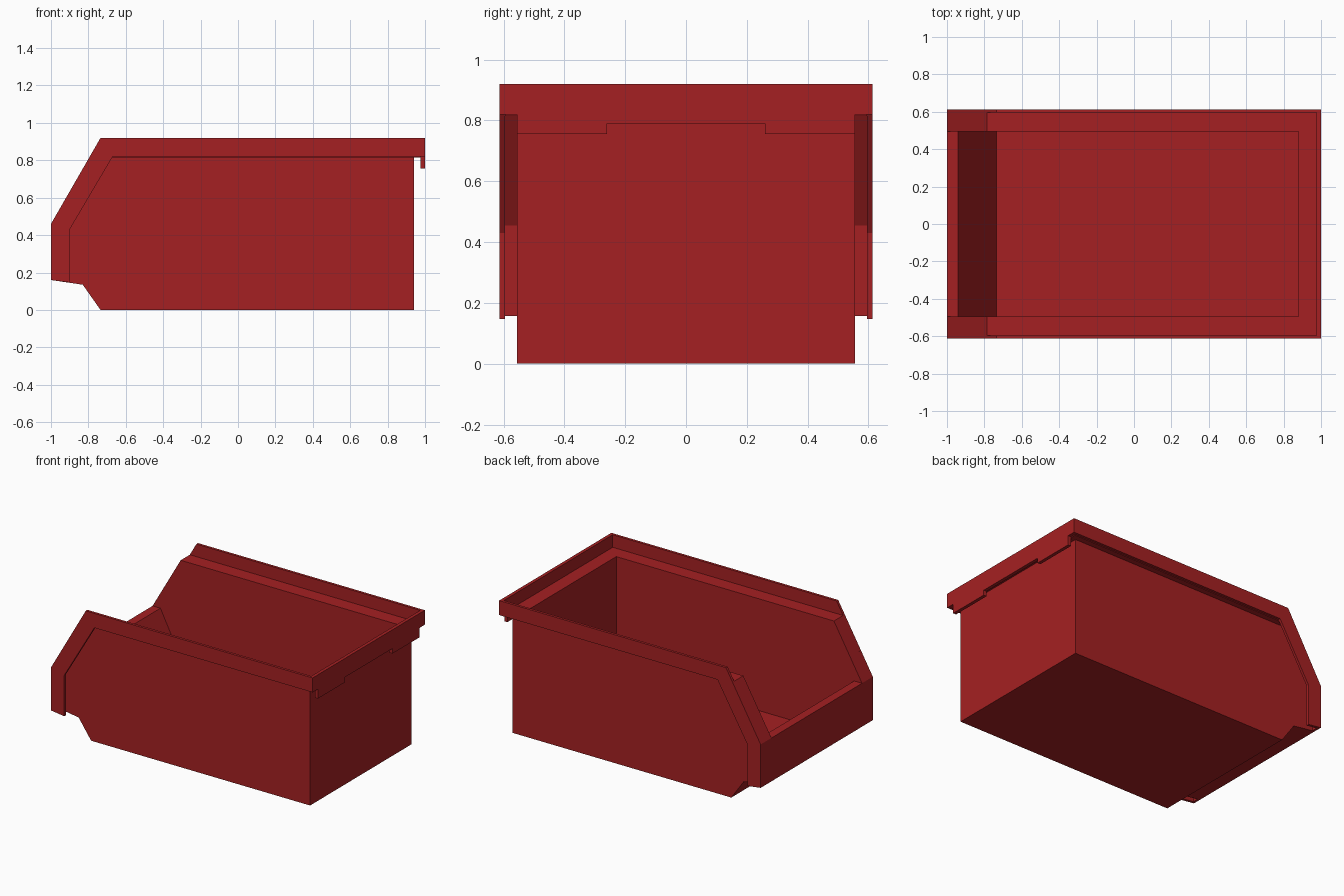
import bpy
import bmesh
from mathutils import Vector

cube = bpy.data.objects.get("Cube")
if cube:
    bpy.data.objects.remove(cube, do_unlink=True)

# Single red plastic
red = bpy.data.materials.new("red_plastic")
red.use_nodes = True
RED = (0.376, 0.0144, 0.016, 1.0)
red.diffuse_color = RED
bsdf = red.node_tree.nodes["Principled BSDF"]
bsdf.inputs["Base Color"].default_value = RED
bsdf.inputs["Roughness"].default_value = 0.6


def prism(name, profile, axis, lo, hi):
    """Extrude a flat profile along 'y' (profile in xz) or 'x' (profile in yz)."""
    def point(a, b, d):
        return (a, d, b) if axis == "y" else (d, a, b)
    bm = bmesh.new()
    face = bm.faces.new([bm.verts.new(point(a, b, lo)) for a, b in profile])
    ext = bmesh.ops.extrude_face_region(bm, geom=[face])
    verts = [v for v in ext["geom"] if isinstance(v, bmesh.types.BMVert)]
    bmesh.ops.translate(bm, verts=verts, vec=Vector(point(0, 0, hi - lo)))
    bmesh.ops.recalc_face_normals(bm, faces=bm.faces)
    mesh = bpy.data.meshes.new(name)
    bm.to_mesh(mesh)
    bm.free()
    mesh.materials.append(red)
    obj = bpy.data.objects.new(name, mesh)
    bpy.context.collection.objects.link(obj)
    return obj


BODY, SKIN, OUT, INNER = 0.555, 0.595, 0.613, 0.495   # half widths
LEDGE, UNDER, TOP = 0.833, 0.815, 0.92                # rim heights

# Tub: outer shell with an open-fronted cavity cut out
tub = prism("bin_body", [(-1, 0.16), (-1, 0.46), (-0.785, LEDGE), (0.94, LEDGE),
                         (0.94, 0), (-0.735, 0), (-0.83, 0.135)], "y", -BODY, BODY)
cavity = prism("cavity_cutter", [(-1.1, 0.46), (-0.94, 0.46), (-0.735, 0.06),
                                 (0.88, 0.06), (0.88, 1.1), (-1.1, 1.1)],
               "y", -INNER, INNER)
cavity.hide_render = True
cut = tub.modifiers.new("cavity", "BOOLEAN")
cut.operation = "DIFFERENCE"
cut.solver = "EXACT"
cut.object = cavity
bpy.context.view_layer.objects.active = tub
bpy.ops.object.modifier_apply(modifier=cut.name)
bpy.data.objects.remove(cavity, do_unlink=True)

# Side rims: a thin shelf following the top edge, with an upright outer skin
shelf = [(-1, 0.16), (-1, 0.46), (-0.785, LEDGE), (0.977, LEDGE),
         (0.977, UNDER), (-0.775, UNDER), (-0.98, 0.455), (-0.98, 0.157)]
skin = [(-1, 0.16), (-1, 0.46), (-0.735, TOP), (1, TOP),
        (1, 0.82), (-0.67, 0.82), (-0.9, 0.43), (-0.9, 0.147)]
for side, s in (("left", 1), ("right", -1)):
    prism(f"rim_shelf_{side}", shelf, "y", *sorted((s * BODY, s * SKIN)))
    prism(f"rim_skin_{side}", skin, "y", *sorted((s * SKIN, s * OUT)))

# Back rim: shelf plus a skin with a notched hanging lip
prism("rim_shelf_back", [(-BODY, UNDER), (BODY, UNDER), (BODY, LEDGE), (-BODY, LEDGE)],
      "x", 0.94, 0.977)
half = [(SKIN, TOP), (SKIN, 0.82), (BODY, 0.82), (BODY, 0.755), (0.26, 0.755), (0.26, 0.79)]
prism("rim_skin_back", half + [(-y, z) for y, z in reversed(half)], "x", 0.977, 1)
